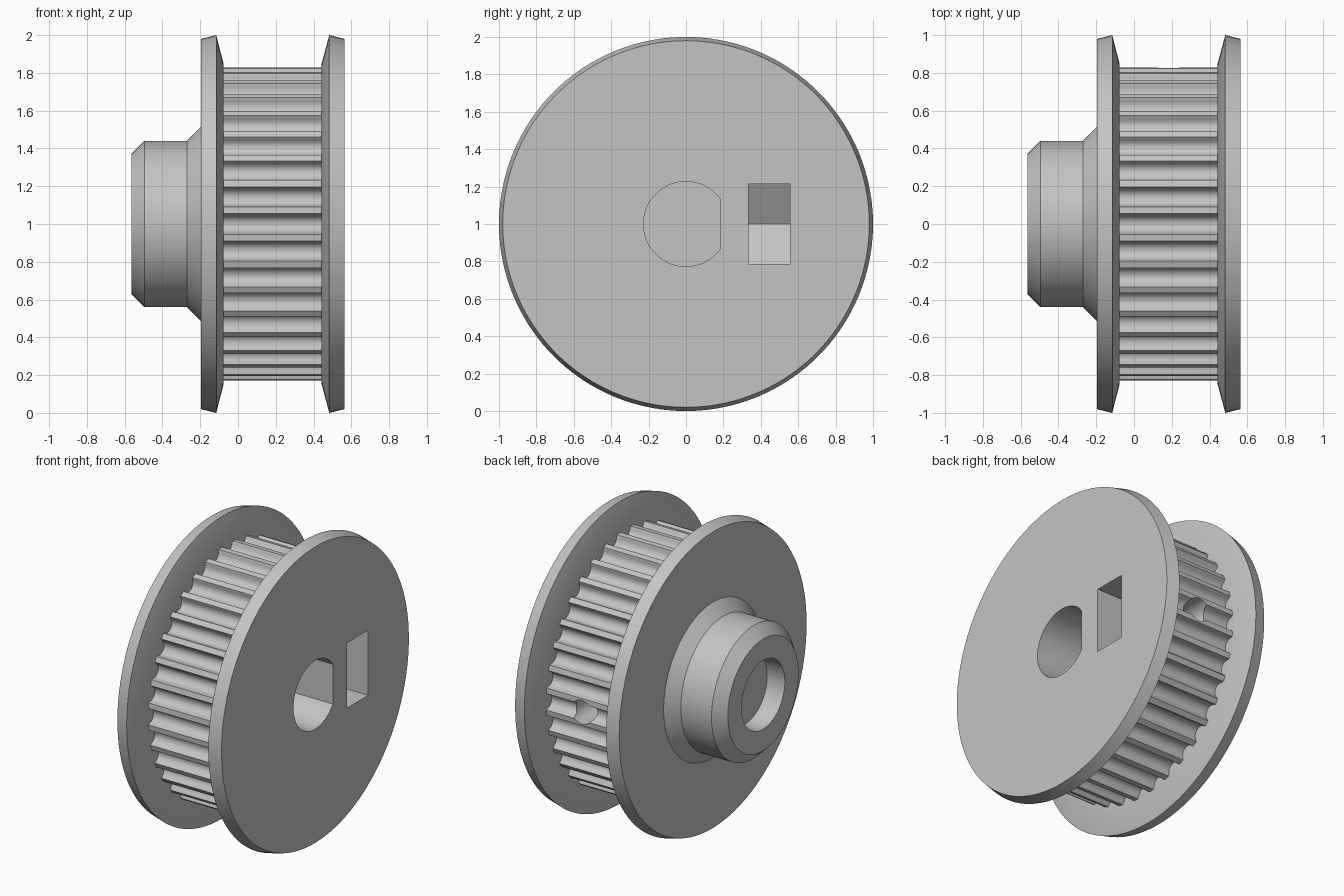
import bpy, bmesh, math

if "Cube" in bpy.data.objects:
    bpy.data.objects.remove(bpy.data.objects["Cube"])

CZ = 1.0      # height of the wheel axis
TEETH = 36
R_TOOTH = 0.829
SEG = 108

grey = bpy.data.materials.new("plain_grey")
grey.diffuse_color = (0.55, 0.55, 0.55, 1)
grey.use_nodes = True
grey.node_tree.nodes["Principled BSDF"].inputs["Base Color"].default_value = grey.diffuse_color


def make_object(name, bm):
    bmesh.ops.recalc_face_normals(bm, faces=bm.faces)
    me = bpy.data.meshes.new(name)
    bm.to_mesh(me)
    bm.free()
    ob = bpy.data.objects.new(name, me)
    bpy.context.collection.objects.link(ob)
    me.materials.append(grey)
    return ob


def lathe(name, profile, seg=SEG):
    """Closed solid turned about the x axis from (x, radius) points."""
    bm = bmesh.new()
    rings = []
    for x, r in profile:
        rings.append([bm.verts.new((x, r * math.sin(2 * math.pi * i / seg),
                                    CZ + r * math.cos(2 * math.pi * i / seg)))
                      for i in range(seg)])
    for a, b in zip(rings, rings[1:]):
        for i in range(seg):
            j = (i + 1) % seg
            bm.faces.new((a[i], a[j], b[j], b[i]))
    bm.faces.new(rings[0])
    bm.faces.new(rings[-1])
    return make_object(name, bm)


def prism(name, loop, offset):
    """Solid made by pushing a closed loop of 3D points along an offset."""
    bm = bmesh.new()
    a = [bm.verts.new(p) for p in loop]
    b = [bm.verts.new([c + d for c, d in zip(p, offset)]) for p in loop]
    bm.faces.new(a)
    bm.faces.new(b)
    for i in range(len(a)):
        j = (i + 1) % len(a)
        bm.faces.new((a[i], a[j], b[j], b[i]))
    return make_object(name, bm)


def combine(target, other, operation):
    mod = target.modifiers.new(operation.lower(), 'BOOLEAN')
    mod.operation = operation
    mod.solver = 'EXACT'
    mod.object = other
    bpy.context.view_layer.objects.active = target
    bpy.ops.object.modifier_apply(modifier=mod.name)
    bpy.data.objects.remove(other, do_unlink=True)


# Hub with chamfered end and flared foot, and the flange beside it
pulley = lathe("pulley", [
    (-0.565, 0.37), (-0.495, 0.44), (-0.27, 0.44), (-0.197, 0.515),
    (-0.197, 0.98), (-0.115, 1.0), (-0.077, 0.85), (-0.077, 0.7)])

# Outer flange
outer_flange = lathe("outer_flange", [
    (0.443, 0.7), (0.443, 0.85), (0.483, 1.0), (0.565, 0.98)])

# Toothed belt drum: rounded grooves with narrow lands
half = [(0.0544, 0.0), (0.0503, 0.0097), (0.046, 0.0254), (0.038, 0.040),
        (0.0301, 0.0472), (0.0209, 0.0524), (0.0107, 0.0556)]
groove = [(-w, d) for w, d in half] + [(0, 0.0566)] + [(w, d) for w, d in half[::-1]]
drum_loop = []
for t in range(TEETH):
    for w, d in groove:
        a = 2 * math.pi * t / TEETH + w / R_TOOTH
        r = R_TOOTH - d
        drum_loop.append((-0.1, r * math.sin(a), CZ + r * math.cos(a)))
drum = prism("drum", drum_loop, (0.58, 0, 0))

combine(pulley, drum, 'UNION')
combine(pulley, outer_flange, 'UNION')

# D-shaped shaft bore from the flat side
R_BORE, FLAT = 0.227, 0.185
lim = math.acos(FLAT / R_BORE)
bore_loop = []
for i in range(49):
    a = lim + (2 * math.pi - 2 * lim) * i / 48
    bore_loop.append((-0.36, R_BORE * math.cos(a), CZ + R_BORE * math.sin(a)))
combine(pulley, prism("shaft_bore", bore_loop, (1.2, 0, 0)), 'DIFFERENCE')

# Round recess in the hub end
combine(pulley, lathe("hub_recess", [(-0.8, R_BORE), (-0.435, R_BORE)], 64), 'DIFFERENCE')

# Pocket for a captive nut, pointed at its inner end
nut_loop = [(-0.065, 0.335, 1.0), (0.059, 0.335, 0.785), (0.8, 0.335, 0.785),
            (0.8, 0.335, 1.215), (0.059, 0.335, 1.215)]
combine(pulley, prism("nut_pocket", nut_loop, (0, 0.22, 0)), 'DIFFERENCE')

# Set screw hole from the drum into the bore
screw_loop = []
for i in range(32):
    a = 2 * math.pi * i / 32
    screw_loop.append((0.183 + 0.078 * math.cos(a), 0.1, CZ + 0.078 * math.sin(a)))
combine(pulley, prism("screw_hole", screw_loop, (0, 0.9, 0)), 'DIFFERENCE')

# Smooth turned surfaces, crisp edges
bpy.ops.object.select_all(action='DESELECT')
pulley.select_set(True)
bpy.context.view_layer.objects.active = pulley
bpy.ops.object.shade_smooth_by_angle(angle=math.radians(25))
